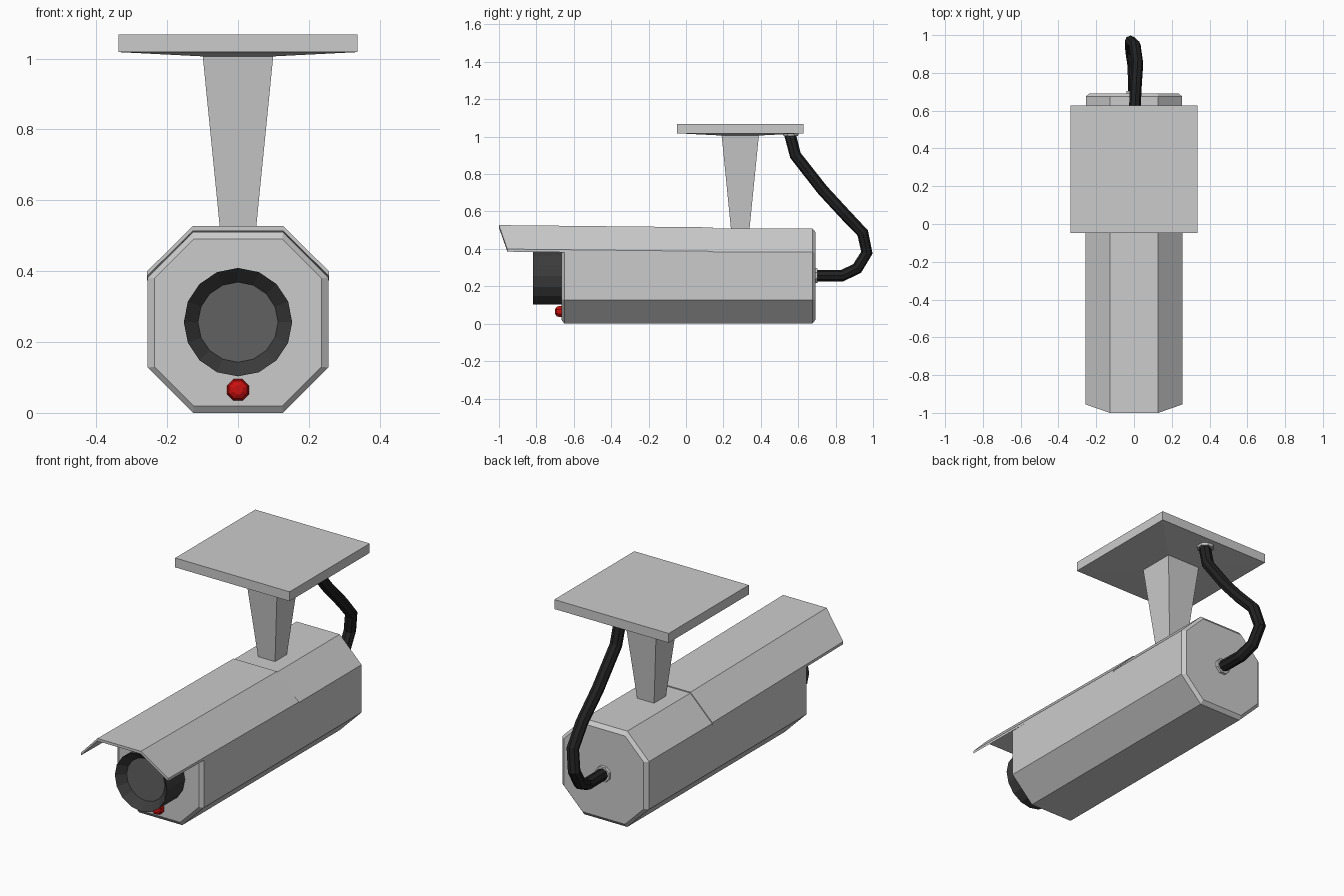
import bpy
from math import cos, sin, pi

if "Cube" in bpy.data.objects:
    bpy.data.objects.remove(bpy.data.objects["Cube"])


def material(name, rgb):
    m = bpy.data.materials.new(name)
    m.diffuse_color = (*rgb, 1)
    m.use_nodes = True
    m.node_tree.nodes["Principled BSDF"].inputs["Base Color"].default_value = m.diffuse_color
    return m


DARK = material("dark_plastic", (0.045, 0.045, 0.045))
GLASS = material("lens_grey", (0.12, 0.12, 0.12))
BLACK = material("cable_black", (0.015, 0.015, 0.015))
RED = material("red_light", (0.6, 0.005, 0.005))


def loft(name, rings, mat=None):
    """Skin a row of equal-length rings and cap both ends."""
    n = len(rings[0])
    verts = [v for r in rings for v in r]
    faces = [(k * n + i, k * n + (i + 1) % n, (k + 1) * n + (i + 1) % n, (k + 1) * n + i)
             for k in range(len(rings) - 1) for i in range(n)]
    faces += [tuple(reversed(range(n))), tuple(range(len(verts) - n, len(verts)))]
    me = bpy.data.meshes.new(name)
    me.from_pydata(verts, [], faces)
    ob = bpy.data.objects.new(name, me)
    bpy.context.collection.objects.link(ob)
    if mat:
        me.materials.append(mat)
    return ob


def circle_y(r, y, z, n, phase=0.0):
    """Ring facing along +y."""
    return [(r * sin(2 * pi * i / n + phase), y, z + r * cos(2 * pi * i / n + phase)) for i in range(n)]


def square(h, z, cy=0.29):
    return [(-h, cy - h, z), (h, cy - h, z), (h, cy + h, z), (-h, cy + h, z)]


def octagon(y, inset=0.0):
    """Body cross-section with cut corners."""
    a, b, cz = 0.255 - inset, 0.127 - inset * 0.1, 0.255
    pts = [(b, a), (a, b), (a, -b), (b, -a), (-b, -a), (-a, -b), (-a, b), (-b, a)]
    return [(x, y, cz + z) for x, z in pts]


# Octagonal housing with bevelled ends
loft("housing", [octagon(-0.665, 0.02), octagon(-0.65), octagon(0.675), octagon(0.692, 0.02)])


# Sun hood: thin folded sheet, rising slightly to the front
def hood_section(y_top, y_low, z):
    outer = [(-0.257, y_low, z - 0.128), (-0.128, y_top, z), (0.128, y_top, z), (0.257, y_low, z - 0.128)]
    return outer + [(x, y, h - 0.014) for x, y, h in reversed(outer)]


loft("sun_hood", [hood_section(-1.0, -0.955, 0.527), hood_section(0.145, 0.145, 0.515)])

# Lens barrel with a conical recess, and the lens at its bottom
LZ = 0.256
loft("lens_barrel", [circle_y(0.153, -0.655, LZ, 16), circle_y(0.153, -0.818, LZ, 16),
                     circle_y(0.113, -0.775, LZ, 16)], DARK)
loft("lens_glass", [circle_y(0.1125, -0.776, LZ, 16), circle_y(0.1125, -0.77, LZ, 16)], GLASS)

# Red indicator light
loft("indicator_light", [circle_y(r, y, 0.065, 8, pi / 8) for r, y in
                         ((0.014, -0.7), (0.027, -0.692), (0.033, -0.675), (0.033, -0.66))], RED)

# Ceiling plate with shallow pyramidal underside, and tapering post
loft("ceiling_plate", [square(0.1, 1.006), square(0.337, 1.018), square(0.337, 1.068)])
loft("mounting_post", [square(0.049, 0.5), square(0.1, 1.012)])

# Cable grommets
loft("rear_grommet", [circle_y(0.046, 0.68, 0.257, 8, pi / 8), circle_y(0.042, 0.704, 0.257, 8, pi / 8)])
loft("plate_grommet", [[(r * cos(k * pi / 4 + pi / 8), 0.56 + r * sin(k * pi / 4 + pi / 8), z) for k in range(8)]
                       for r, z in ((0.042, 1.004), (0.046, 1.02))])

# Cable hanging from the plate to the back of the housing
path = [(0, 0.555, 1.015), (0.003, 0.585, 0.9), (0.01, 0.73, 0.715), (0.018, 0.85, 0.585),
        (0.005, 0.945, 0.485), (-0.018, 0.967, 0.38), (-0.015, 0.915, 0.295), (-0.003, 0.835, 0.257),
        (0, 0.68, 0.257)]
cu = bpy.data.curves.new("cable", 'CURVE')
cu.dimensions = '3D'
cu.bevel_depth = 0.031
cu.bevel_resolution = 2
cu.use_fill_caps = True
sp = cu.splines.new('POLY')
sp.points.add(len(path) - 1)
for p, co in zip(sp.points, path):
    p.co = (*co, 1)
cu.materials.append(BLACK)
sp.use_smooth = False
bpy.context.collection.objects.link(bpy.data.objects.new("cable", cu))

# Consistent outward normals on every mesh part
import bmesh
for ob in bpy.data.objects:
    if ob.type == 'MESH':
        bm = bmesh.new()
        bm.from_mesh(ob.data)
        bmesh.ops.recalc_face_normals(bm, faces=bm.faces)
        bm.to_mesh(ob.data)
        bm.free()
